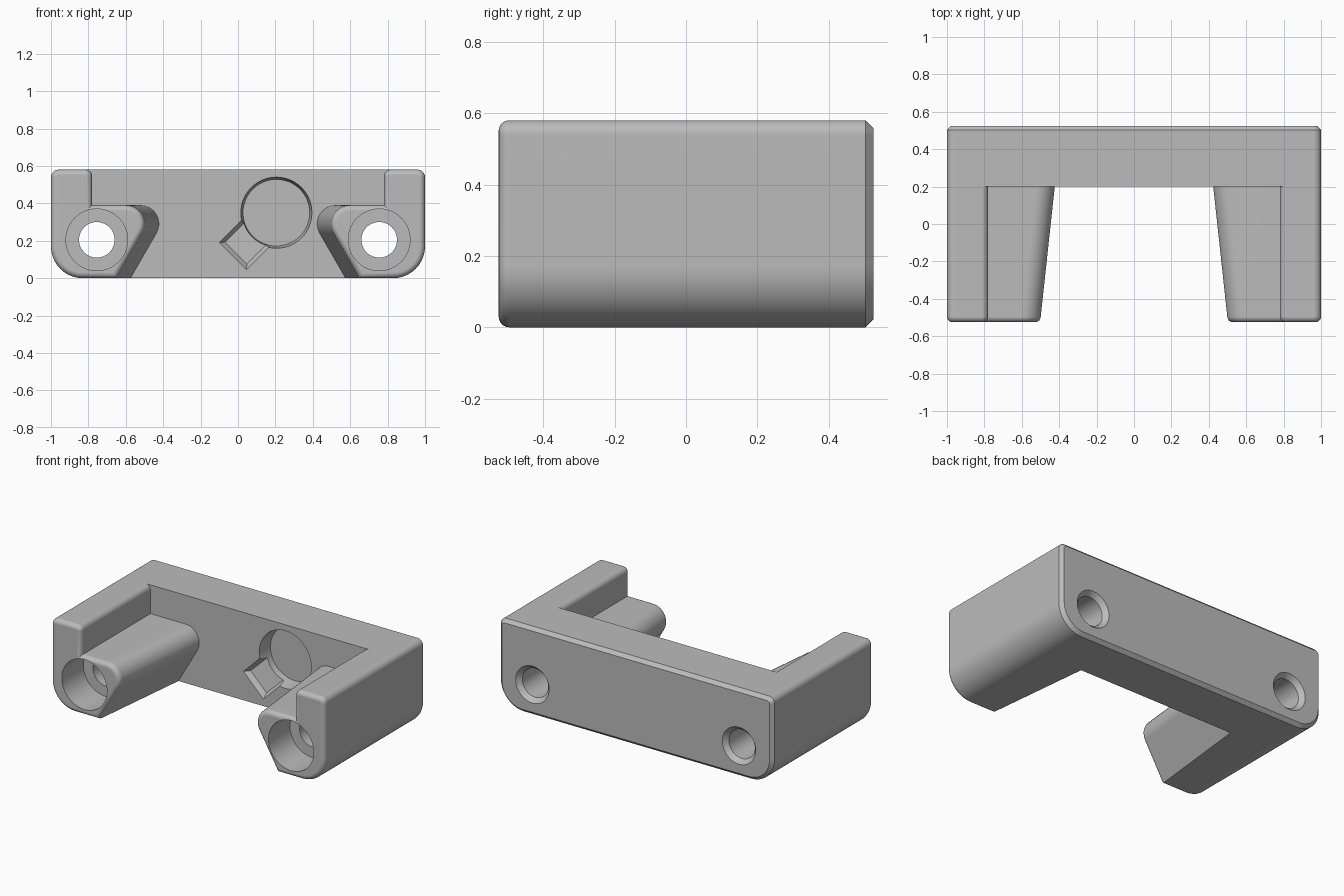
import bpy
import bmesh
from math import cos, sin, pi, sqrt
from mathutils import Vector

if "Cube" in bpy.data.objects:
    bpy.data.objects.remove(bpy.data.objects["Cube"])

grey = bpy.data.materials.new("plain grey")
grey.use_nodes = True
colour = (0.5, 0.5, 0.5, 1)
grey.diffuse_color = colour
grey.node_tree.nodes["Principled BSDF"].inputs["Base Color"].default_value = colour

HOLE_X, HOLE_Z = 0.755, 0.205
FRONT, INNER, BACK, TOP = -0.525, 0.2, 0.525, 0.58


def rounded(corners, steps=10):
    """Clockwise (x, z) outline; each corner is (x, z, radius)."""
    out = []
    for i, (x, z, r) in enumerate(corners):
        p = Vector((x, z))
        if r == 0:
            out.append(p)
            continue
        a = (Vector(corners[i - 1][:2]) - p).normalized()
        b = (Vector(corners[(i + 1) % len(corners)][:2]) - p).normalized()
        half = a.angle(b) / 2
        centre = p + (a + b).normalized() * (r / sin(half))
        start = p + a * (r / (sin(half) / cos(half))) - centre
        end = p + b * (r / (sin(half) / cos(half))) - centre
        sweep = start.angle(end)
        for k in range(steps + 1):
            t = k / steps
            out.append(centre + (start * sin((1 - t) * sweep) + end * sin(t * sweep)) / sin(sweep))
    return out


def inset(outline, d):
    """Shrink a clockwise outline by d with mitred corners."""
    out = []
    for i, p in enumerate(outline):
        a = (p - outline[i - 1]).normalized()
        b = (outline[(i + 1) % len(outline)] - p).normalized()
        na, nb = Vector((a.y, -a.x)), Vector((b.y, -b.x))
        out.append(p + (na + nb) * (d / (1 + na.dot(nb))))
    return out


def at_depth(outline, y, side=1):
    return [(p.x * side, y, p.y) for p in outline]


def loft(name, rings):
    bm = bmesh.new()
    loops = [[bm.verts.new(co) for co in ring] for ring in rings]
    n = len(loops[0])
    for a, b in zip(loops, loops[1:]):
        for i in range(n):
            j = (i + 1) % n
            bm.faces.new((a[i], a[j], b[j], b[i]))
    bm.faces.new(loops[0])
    bm.faces.new(loops[-1])
    bmesh.ops.recalc_face_normals(bm, faces=bm.faces)
    mesh = bpy.data.meshes.new(name)
    bm.to_mesh(mesh)
    bm.free()
    mesh.materials.append(grey)
    ob = bpy.data.objects.new(name, mesh)
    bpy.context.collection.objects.link(ob)
    return ob


def turned(name, x, z, profile, sides=64):
    """Solid of revolution along y from (radius, y) pairs."""
    return loft(name, [[(x + r * cos(2 * pi * i / sides), y, z + r * sin(2 * pi * i / sides))
                        for i in range(sides)] for r, y in profile])


def combine(target, tool, operation):
    mod = target.modifiers.new(operation.lower(), 'BOOLEAN')
    mod.operation, mod.solver, mod.object = operation, 'EXACT', tool
    bpy.context.view_layer.objects.active = target
    bpy.ops.object.modifier_apply(modifier=mod.name)
    bpy.data.objects.remove(tool)


# Back plate with chamfered rear rim
plate = rounded([(-1, 0, 0.17), (-1, TOP, 0.04), (1, TOP, 0.04), (1, 0, 0.17)])
bracket = loft("bracket_body", [at_depth(plate, INNER), at_depth(plate, BACK - 0.022),
                                at_depth(inset(plate, 0.022), BACK)])


# Stepped arm section; shift moves the sloping inner side
def arm_section(shift):
    return rounded([(-1, 0, 0.17), (-1, TOP, 0.04), (-0.78, TOP, 0.035), (-0.78, 0.39, 0),
                    (-0.35 - shift, 0.39, 0.1), (-0.575 - shift, 0, 0)])


# Tapered arms with rounded front edges
FILLET = 0.03
for side, label in ((1, "right_arm"), (-1, "left_arm")):
    rings = [at_depth(arm_section(0), INNER, side)]
    for k in range(6):
        t = k / 5 * pi / 2
        rings.append(at_depth(inset(arm_section(0.075), FILLET * (1 - cos(t))),
                              FRONT + FILLET * (1 - sin(t)), side))
    combine(bracket, loft(label, rings), 'UNION')

# Counterbored screw holes, countersunk at the back
for side in (-1, 1):
    hole = turned("screw_hole", side * HOLE_X, HOLE_Z,
                  [(0.165, -0.6), (0.165, -0.3), (0.095, -0.3), (0.095, 0.495),
                   (0.122, BACK), (0.122, 0.6)])
    combine(bracket, hole, 'DIFFERENCE')

# Round pocket in the inner wall
PX, PZ = 0.205, 0.35
combine(bracket, turned("round_pocket", PX, PZ, [(0.19, 0.15), (0.19, INNER), (0.178, 0.3)]),
        'DIFFERENCE')


# Diagonal ramped slot leading out of the pocket
def slot_ring(length, half, y_start, y_end):
    q = 1 / sqrt(2)
    return [(PX - (u + w) * q, y, PZ - (u - w) * q)
            for u, w, y in ((0, half, y_start), (length, half, y_end),
                            (length, -half, y_end), (0, -half, y_start))]


slot = loft("pocket_slot", [slot_ring(0.328, 0.1025, 0.15, 0.15),
                            slot_ring(0.328, 0.1025, INNER, INNER),
                            slot_ring(0.305, 0.082, 0.299, 0.23)])
combine(bracket, slot, 'DIFFERENCE')

# Smooth rounds, crisp edges
bpy.ops.object.select_all(action='DESELECT')
bracket.select_set(True)
bpy.context.view_layer.objects.active = bracket
bpy.ops.object.shade_smooth_by_angle(angle=pi / 6)
weighted = bracket.modifiers.new("weighted normals", 'WEIGHTED_NORMAL')
weighted.keep_sharp = True
